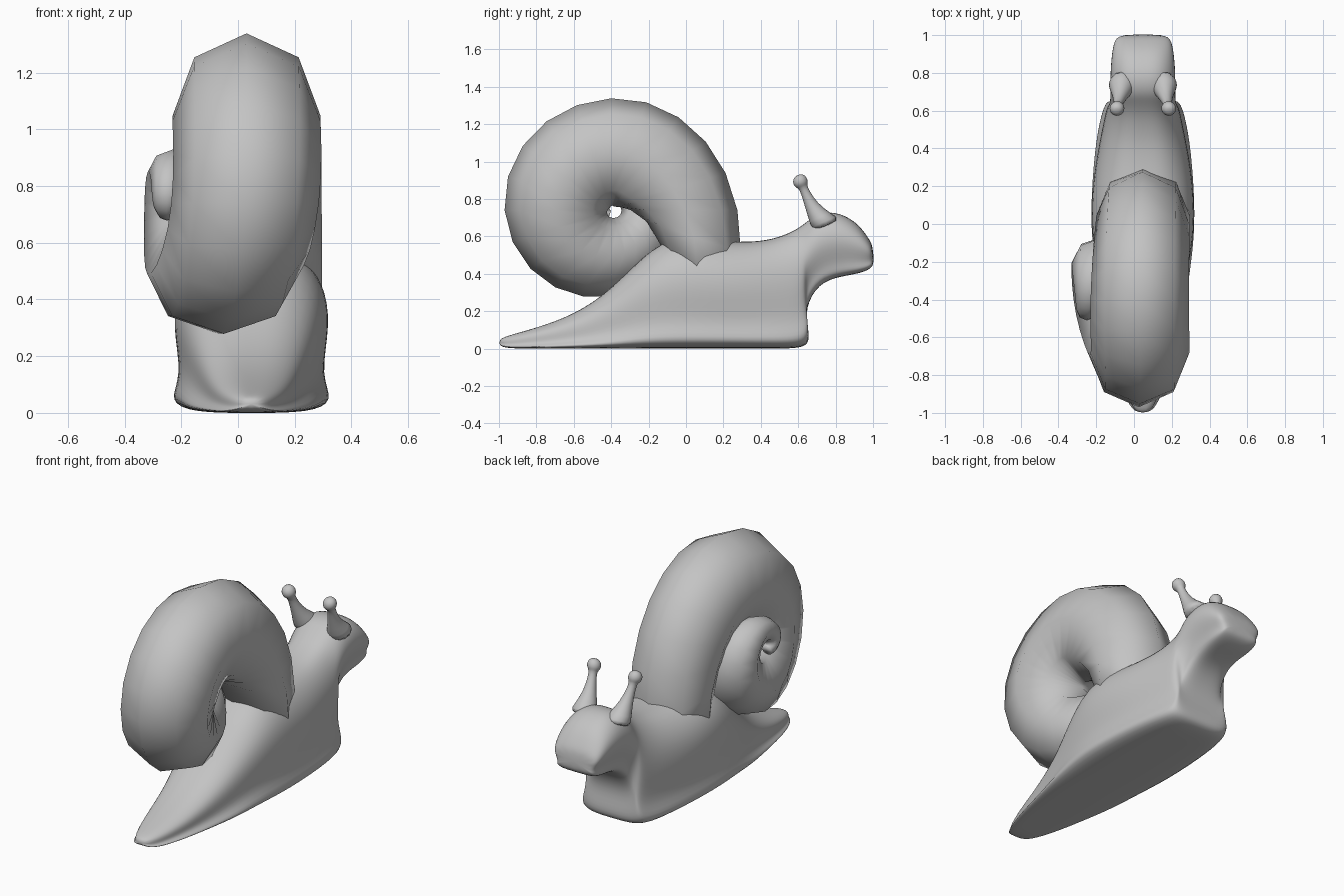
import bpy, bmesh, math
from mathutils import Vector

if "Cube" in bpy.data.objects:
    bpy.data.objects.remove(bpy.data.objects["Cube"])

CX = 0.047  # the body's mid line
grey = bpy.data.materials.new("plain grey")
grey.diffuse_color = (0.55, 0.55, 0.55, 1)
grey.use_nodes = True
grey.node_tree.nodes["Principled BSDF"].inputs["Base Color"].default_value = grey.diffuse_color


def loft(name, rings, subsurf=0):
    """Skin a list of closed rings, cap both ends, shade smooth."""
    bm = bmesh.new()
    loops = [[bm.verts.new(p) for p in ring] for ring in rings]
    n = len(loops[0])
    for a, b in zip(loops, loops[1:]):
        for i in range(n):
            j = (i + 1) % n
            bm.faces.new((a[i], a[j], b[j], b[i]))
    bm.faces.new(loops[0])
    bm.faces.new(loops[-1])
    bmesh.ops.recalc_face_normals(bm, faces=bm.faces)
    for f in bm.faces:
        f.smooth = True
    me = bpy.data.meshes.new(name)
    bm.to_mesh(me)
    bm.free()
    me.materials.append(grey)
    ob = bpy.data.objects.new(name, me)
    bpy.context.collection.objects.link(ob)
    if subsurf:
        mod = ob.modifiers.new("smooth", 'SUBSURF')
        mod.levels = mod.render_levels = subsurf
    return ob


# Body: sections from tail to snout, fanning round the front of the foot
# bottom y, bottom z, top y, top z, sole half width, side half width
sections = [
    (-1.0, .015, -1.0, .05, .04, .03), (-.95, 0, -.95, .07, .09, .07),
    (-.80, 0, -.80, .11, .15, .12), (-.60, 0, -.60, .18, .20, .16),
    (-.40, 0, -.40, .31, .25, .20), (-.20, 0, -.17, .56, .28, .26),
    (0, 0, 0, .60, .30, .285), (.25, 0, .20, .57, .29, .275),
    (.45, 0, .38, .57, .27, .24), (.59, 0, .48, .59, .24, .215),
    (.66, .02, .56, .62, .21, .20), (.655, .10, .61, .65, .17, .19),
    (.635, .22, .65, .68, .14, .18), (.71, .35, .70, .72, .13, .18),
    (.82, .385, .80, .735, .13, .18), (.92, .40, .91, .68, .14, .17),
    (.99, .425, .97, .60, .13, .155), (1.005, .46, 1.0, .55, .11, .12)]


def body_ring(by, bz, ty, tz, w0, w1):
    half = [(.7 * w0, 0), (w0, .07), (.42 * (w0 + w1), .22), (w1, .52),
            (.92 * w1, .8), (.5 * w1, 1)]
    outline = [(0, 0)] + half + [(0, 1)] + [(-w, t) for w, t in reversed(half)]
    return [(CX + w, by + (ty - by) * t, bz + (tz - bz) * t) for w, t in outline]


loft("body", [body_ring(*s) for s in sections], 2)

# Shell: eight-sided tube coiling inwards, drifting to the left
# one key per quarter turn: coil radius, tube radius, tube x, tube half width
keys = [(.85, .15, .06, .24), (.39, .285, .045, .25), (.31, .288, .03, .26),
        (.295, .275, .025, .26), (.25, .21, -.07, .25), (.19, .135, -.17, .16),
        (.10, .075, -.235, .075), (.055, .05, -.25, .05), (.03, .03, -.25, .03)]


def key_at(deg):
    s = (deg + 90) / 90
    i = min(int(s), len(keys) - 2)
    t = s - i
    a, b, c, d = (keys[max(0, min(len(keys) - 1, i + k))] for k in (-1, 0, 1, 2))
    return [.5 * (2 * q + (r - p) * t + (2 * p - 5 * q + 4 * r - u) * t * t
                  + (3 * q - p - 3 * r + u) * t ** 3) for p, q, r, u in zip(a, b, c, d)]


shell_rings = []
for deg in range(-36, 613, 18):
    R, r, x, rx = key_at(deg)
    th = math.radians(deg)
    ring = []
    for k in range(8):
        a = k * math.pi / 4
        d = R + r * math.cos(a)
        ring.append((x + rx * math.sin(a), -.40 + d * math.cos(th), .74 + d * math.sin(th)))
    shell_rings.append(ring)
loft("shell", shell_rings)

# Eye stalks: tapering tubes ending in round knobs
path = [(.108, .76, .65, .09), (.113, .715, .70, .062), (.122, .67, .765, .036),
        (.13, .64, .83, .025), (.134, .625, .865, .024), (.136, .619, .875, .038),
        (.137, .609, .897, .043), (.138, .601, .919, .032), (.138, .598, .928, .012)]
axis = Vector((0, -.45, 1)).normalized()
side = Vector((1, 0, 0))
fwd = axis.cross(side)
for name, sign in (("left_eye_stalk", -1), ("right_eye_stalk", 1)):
    rings = []
    for x, y, z, r in path:
        c = Vector((CX + sign * x, y, z))
        rings.append([c + r * (math.cos(k * math.pi / 6) * side + math.sin(k * math.pi / 6) * fwd)
                      for k in range(12)])
    loft(name, rings, 1)
